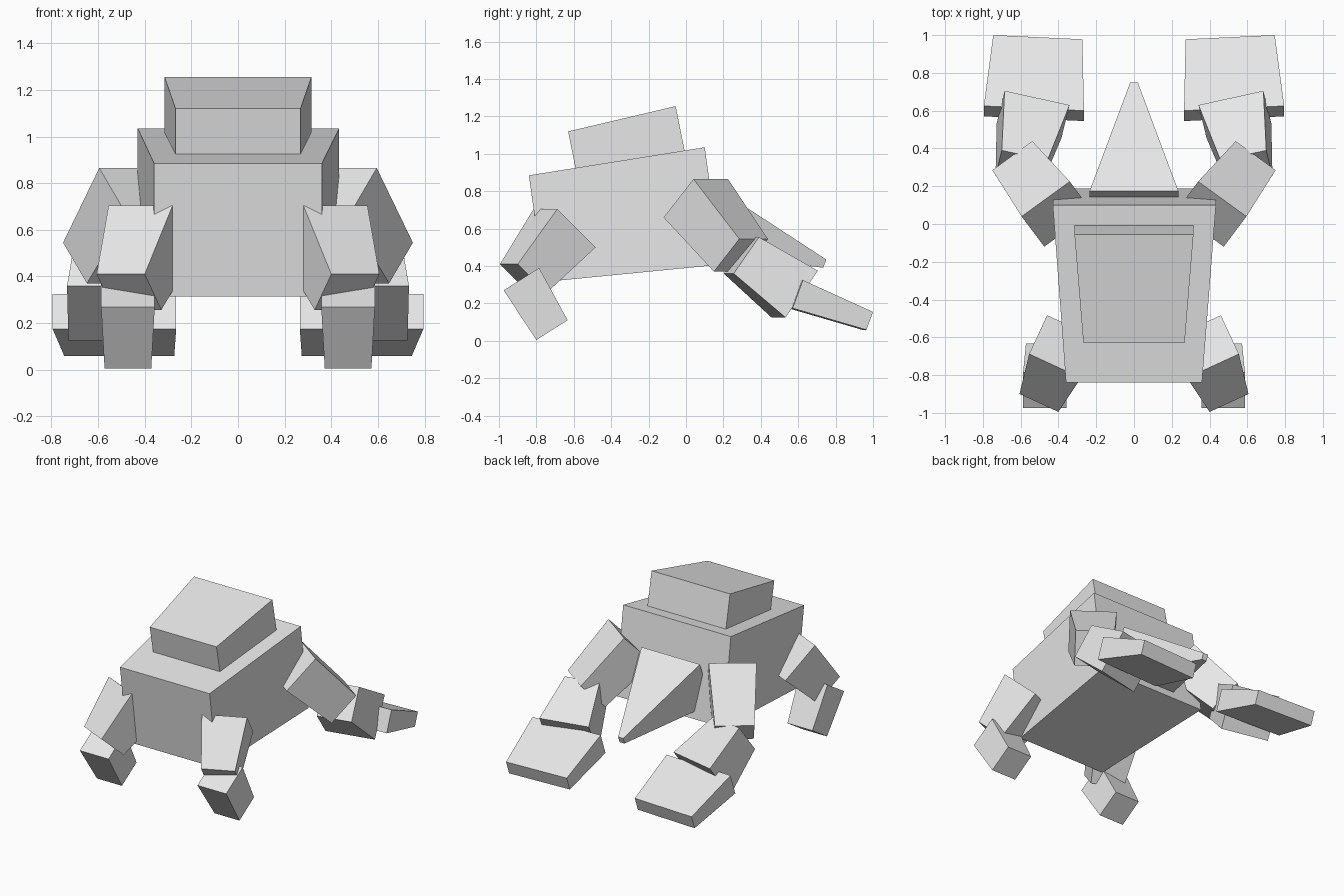
import bpy
import bmesh
from mathutils import Vector

cube = bpy.data.objects.get("Cube")
if cube:
    bpy.data.objects.remove(cube, do_unlink=True)

GREY = (0.8, 0.8, 0.8, 1.0)
mat = bpy.data.materials.new("plain grey")
mat.use_nodes = True
mat.diffuse_color = GREY
mat.node_tree.nodes["Principled BSDF"].inputs["Base Color"].default_value = GREY


def block(name, start, end, across, deep, grow, side=1):
    """Tapered box: a start face and an end face, each spanned from one corner
    by the across and deep edges; grow scales both edges at the end face."""
    bm = bmesh.new()
    rings = []
    for corner, ka, kd in ((start, 1, 1), (end, *grow)):
        c, a, d = Vector(corner), Vector(across) * ka, Vector(deep) * kd
        ring = []
        for p in (c, c + a, c + a + d, c + d):
            ring.append(bm.verts.new((p.x * side, p.y, p.z)))
        rings.append(ring)
    bm.faces.new(rings[0])
    bm.faces.new(rings[1])
    for i in range(4):
        j = (i + 1) % 4
        bm.faces.new((rings[0][i], rings[0][j], rings[1][j], rings[1][i]))
    bmesh.ops.recalc_face_normals(bm, faces=bm.faces)
    mesh = bpy.data.meshes.new(name)
    bm.to_mesh(mesh)
    bm.free()
    mesh.materials.append(mat)
    obj = bpy.data.objects.new(name, mesh)
    bpy.context.collection.objects.link(obj)
    return obj


def pair(name, *args):
    block("left_" + name, *args, 1)
    block("right_" + name, *args, -1)


# Trunk, raised block on the back, and tail
block("body", (-.36, -.84, .885), (-.43, .10, 1.035), (.72, 0, 0), (0, .08, -.57), (1.2, 1.1))
block("back_block", (-.268, -.63, 1.12), (-.315, -.055, 1.255), (.536, 0, 0), (0, .04, -.2), (1.175, 1.2))
block("tail", (-.235, .175, .81), (-.02, .75, .435), (.47, 0, 0), (0, -.125, -.335), (.085, .13))

# Front limbs
pair("front_upper_leg", (.28, -.815, .705), (.40, -.995, .41), (.275, .127, 0), (-.095, .205, -.205), (.75, .75))
pair("front_lower_leg", (.357, -.975, .27), (.372, -.80, .005), (.23, 0, 0), (0, .19, .12), (.87, .88))

# Rear limbs
pair("rear_thigh", (.595, .04, .865), (.75, .285, .545), (-.255, .185, 0), (-.12, -.16, -.205), (.83, .85))
pair("rear_shin", (.70, .39, .555), (.685, .705, .375), (-.242, -.053, 0), (.033, -.135, -.195), (1.42, 1.28))
pair("rear_foot", (.795, .625, .325), (.745, 1.0, .155), (-.53, -.025, 0), (0, -.055, -.15), (.89, .64))
